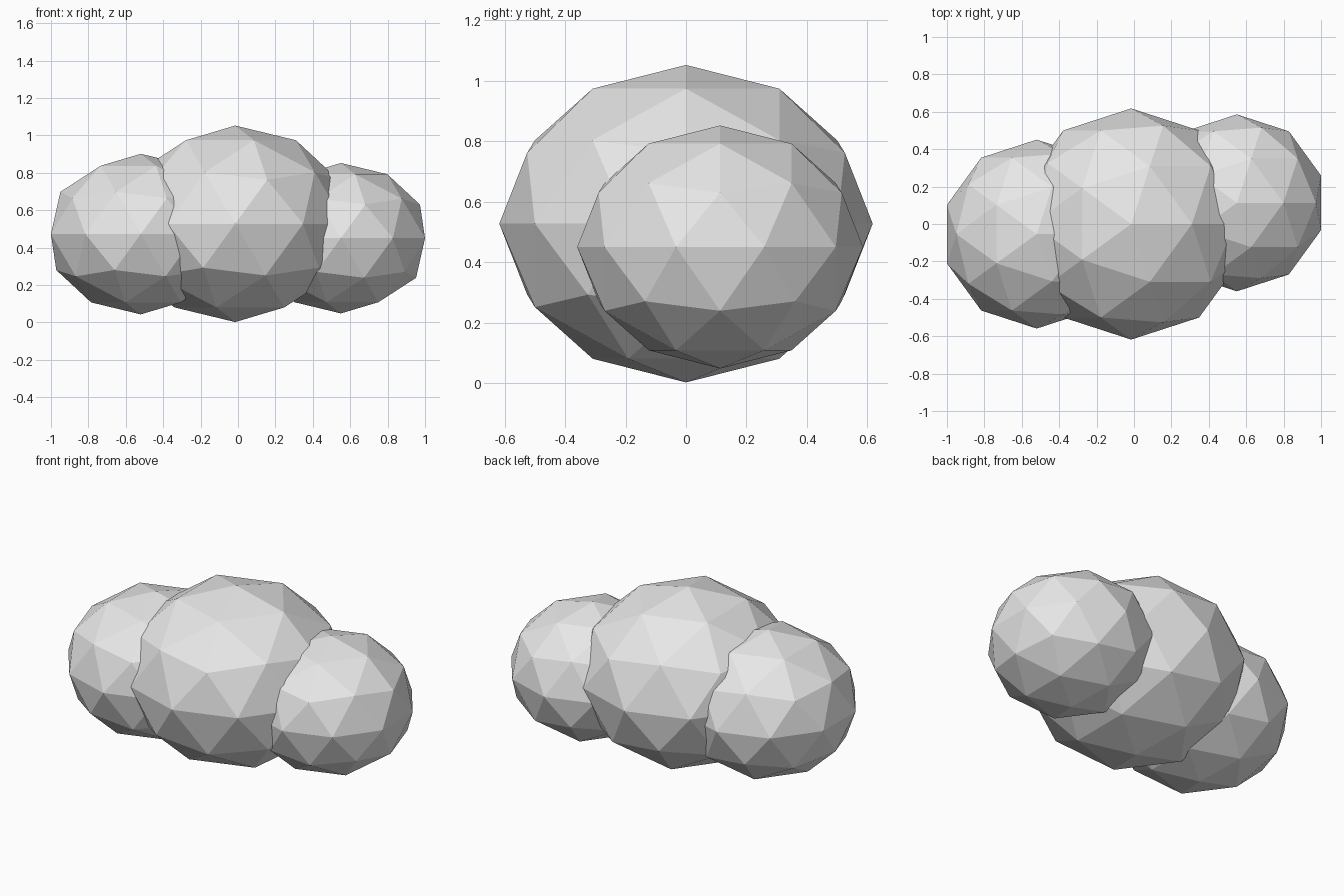
import bpy

# Remove the default cube
cube = bpy.data.objects.get("Cube")
if cube:
    bpy.data.objects.remove(cube, do_unlink=True)

# Single pale grey material
grey = bpy.data.materials.new("pale_grey")
grey.use_nodes = True
colour = (0.8, 0.8, 0.8, 1.0)
grey.diffuse_color = colour
grey.node_tree.nodes["Principled BSDF"].inputs["Base Color"].default_value = colour

SQUASH = 0.85  # every puff is slightly flattened


def add_puff(name, location, radius):
    """Faceted, flattened ball."""
    bpy.ops.mesh.primitive_ico_sphere_add(subdivisions=2, radius=1, location=location)
    puff = bpy.context.object
    puff.name = name
    puff.scale = (radius, radius, radius * SQUASH)
    bpy.ops.object.transform_apply(location=False, rotation=False, scale=True)
    bpy.ops.object.shade_flat()
    puff.data.materials.append(grey)
    return puff


# Three overlapping puffs
add_puff("centre_puff", (-0.015, 0, 0.527), 0.618)
add_puff("left_puff", (0.55, 0.113, 0.45), 0.473)
add_puff("right_puff", (-0.52, -0.054, 0.472), 0.505)
